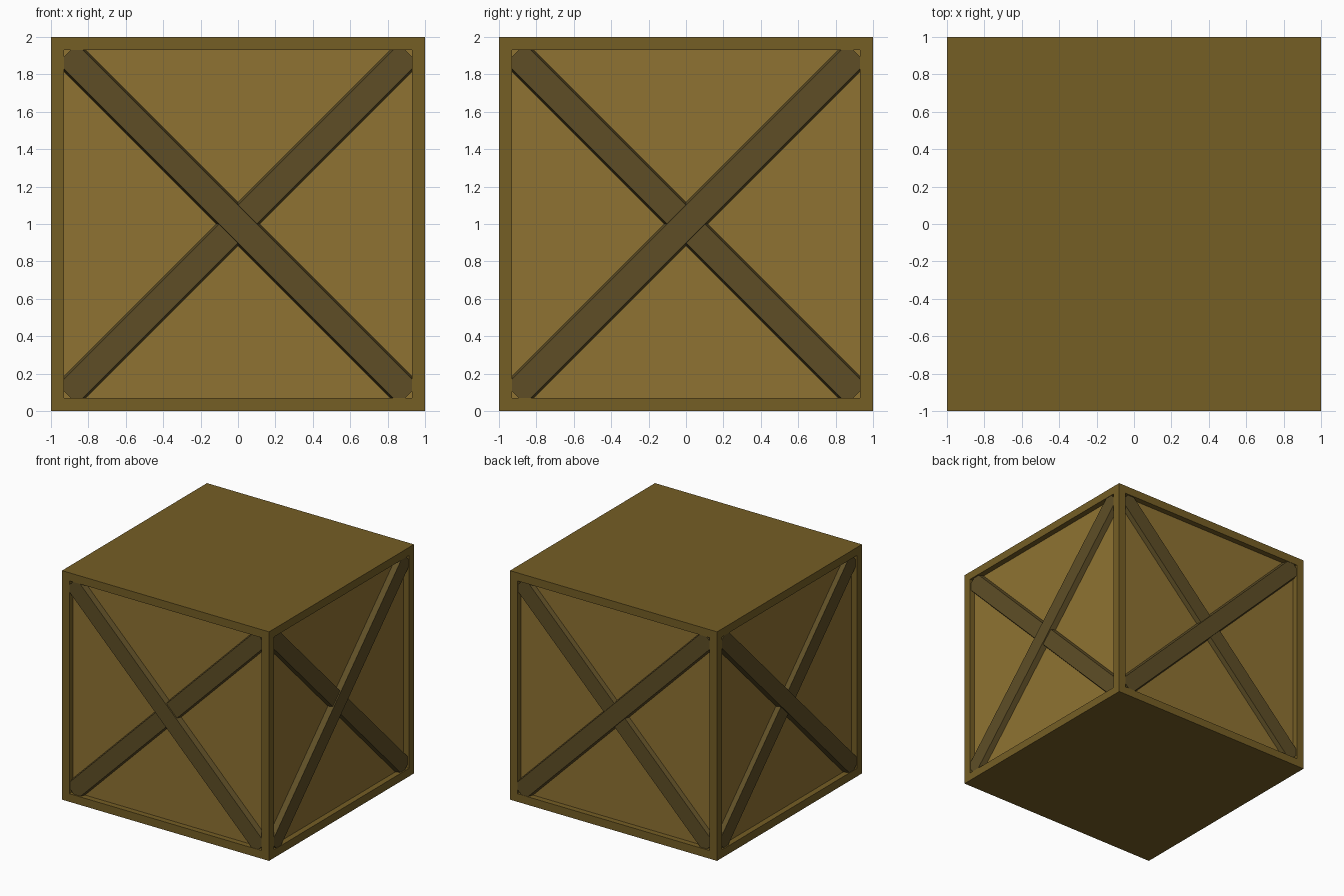
import bpy, bmesh, math
from mathutils import Matrix

if "Cube" in bpy.data.objects:
    bpy.data.objects.remove(bpy.data.objects["Cube"])


def material(name, rgb):
    m = bpy.data.materials.new(name)
    m.diffuse_color = (*rgb, 1.0)
    m.use_nodes = True
    m.node_tree.nodes["Principled BSDF"].inputs["Base Color"].default_value = m.diffuse_color
    return m


FRAME = material("frame_wood", (0.178, 0.112, 0.0185))
PANEL = material("panel_wood", (0.275, 0.171, 0.032))
BRACE = material("brace_wood", (0.112, 0.076, 0.0194))


def add_object(name, bm, mats):
    bmesh.ops.recalc_face_normals(bm, faces=bm.faces)
    mesh = bpy.data.meshes.new(name)
    bm.to_mesh(mesh)
    bm.free()
    for m in mats:
        mesh.materials.append(m)
    obj = bpy.data.objects.new(name, mesh)
    bpy.context.collection.objects.link(obj)
    return obj


# Crate body: a cube whose four sides are inset and sunk into panels
bm = bmesh.new()
bmesh.ops.create_cube(bm, size=2, matrix=Matrix.Translation((0, 0, 1)))
bm.normal_update()
sides = [f for f in bm.faces if abs(f.normal.z) < 0.5]
bmesh.ops.inset_individual(bm, faces=sides, thickness=0.1)
bmesh.ops.inset_individual(bm, faces=sides, thickness=0.0, depth=-0.05)
for f in sides:
    f.material_index = 1
add_object("crate_body", bm, [FRAME, PANEL])


# Diagonal brace: a plank with slightly sloping edges, ends hidden in the frame
def brace(name, turn, tilt, top):
    half, base = 1.29, -0.94
    profile = [(-0.085, base), (-0.071, top), (0.071, top), (0.085, base)]
    bm = bmesh.new()
    a, b = [[bm.verts.new((x, y, z)) for z, y in profile] for x in (-half, half)]
    bm.faces.new(a)
    bm.faces.new(b)
    for i in range(4):
        j = (i + 1) % 4
        bm.faces.new((a[i], a[j], b[j], b[i]))
    bm.transform(Matrix.Translation((0, 0, 1))
                 @ Matrix.Rotation(turn, 4, "Z")
                 @ Matrix.Rotation(tilt, 4, "Y"))
    add_object(name, bm, [BRACE])


# Opposite sides mirror each other; one brace lies just over the other
for k, (side, sign) in enumerate([("front", 1), ("right", -1), ("back", -1), ("left", 1)]):
    turn, tilt = k * math.pi / 2, sign * math.pi / 4
    brace(side + "_brace_over", turn, tilt, -0.997)
    brace(side + "_brace_under", turn, -tilt, -0.988)
